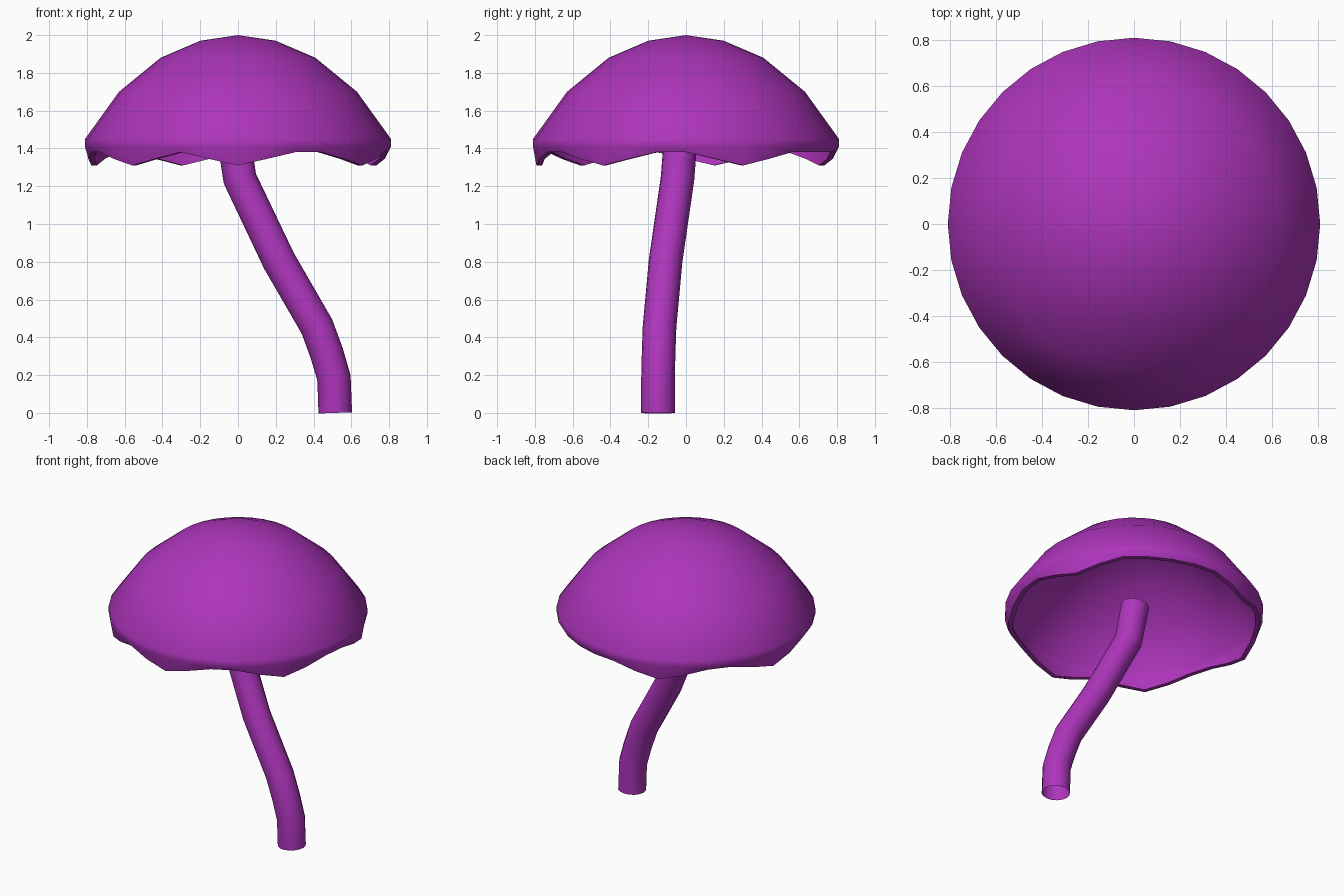
import bpy, bmesh, math

if "Cube" in bpy.data.objects:
    bpy.data.objects.remove(bpy.data.objects["Cube"])

SIDES = 32
TIPS = (2, 10, 15, 20, 24, 29)          # rim segments where the edge droops
THICK = 0.03

purple = bpy.data.materials.new("purple")
purple.diffuse_color = (0.42, 0.035, 0.50, 1)
purple.use_nodes = True
purple.node_tree.nodes["Principled BSDF"].inputs["Base Color"].default_value = purple.diffuse_color


def finish(obj, angle):
    bpy.ops.object.select_all(action='DESELECT')
    obj.select_set(True)
    bpy.context.view_layer.objects.active = obj
    if obj.type == 'CURVE':
        bpy.ops.object.convert(target='MESH')
        obj = bpy.context.object
    bpy.ops.object.shade_smooth_by_angle(angle=math.radians(angle))
    obj.data.materials.clear()
    obj.data.materials.append(purple)


def rim_z(i):
    """Height of the scalloped edge: lowest at a tip, level away from it."""
    d = min(min((i - t) % SIDES, (t - i) % SIDES) for t in TIPS)
    return (1.31, 1.345, 1.38)[min(d, 2)]


# Cap: lathed shell, outside from crown to rim, then inside back to crown
outer = [(0.20, 1.97), (0.41, 1.88), (0.63, 1.70), (0.81, 1.45), (0.81, 1.41)]
inner = [(0.78, 1.41), (0.78, 1.44), (0.606, 1.68), (0.395, 1.853), (0.195, 1.94)]
profile = outer + [(0.792, None), (0.792 - THICK, None)] + inner

bm = bmesh.new()
rings = []
for r, z in profile:
    ring = []
    for i in range(SIDES):
        a = 2 * math.pi * i / SIDES
        ring.append(bm.verts.new((r * math.cos(a), r * math.sin(a),
                                  rim_z(i) if z is None else z)))
    rings.append(ring)
crown = bm.verts.new((0, 0, 2.0))
ceiling = bm.verts.new((0, 0, 2.0 - THICK))
for i in range(SIDES):
    j = (i + 1) % SIDES
    bm.faces.new((crown, rings[0][i], rings[0][j]))
    bm.faces.new((ceiling, rings[-1][j], rings[-1][i]))
    for a, b in zip(rings, rings[1:]):
        bm.faces.new((a[i], b[i], b[j], a[j]))
bmesh.ops.recalc_face_normals(bm, faces=bm.faces)
mesh = bpy.data.meshes.new("cap")
bm.to_mesh(mesh)
bm.free()
cap = bpy.data.objects.new("cap", mesh)
bpy.context.collection.objects.link(cap)
finish(cap, 50)

# Stem: bent open tube ending just inside the cap
path = [(0.515, -0.148, 0.0), (0.508, -0.148, 0.185), (0.47, -0.145, 0.315),
        (0.418, -0.14, 0.457), (0.217, -0.108, 0.805), (0.01, -0.045, 1.24),
        (-0.03, -0.025, 1.50)]
curve = bpy.data.curves.new("stem", 'CURVE')
curve.dimensions = '3D'
curve.bevel_depth = 0.089
curve.bevel_resolution = 6
spline = curve.splines.new('POLY')
spline.points.add(len(path) - 1)
for p, co in zip(spline.points, path):
    p.co = (*co, 1)
stem = bpy.data.objects.new("stem", curve)
bpy.context.collection.objects.link(stem)
finish(stem, 50)
